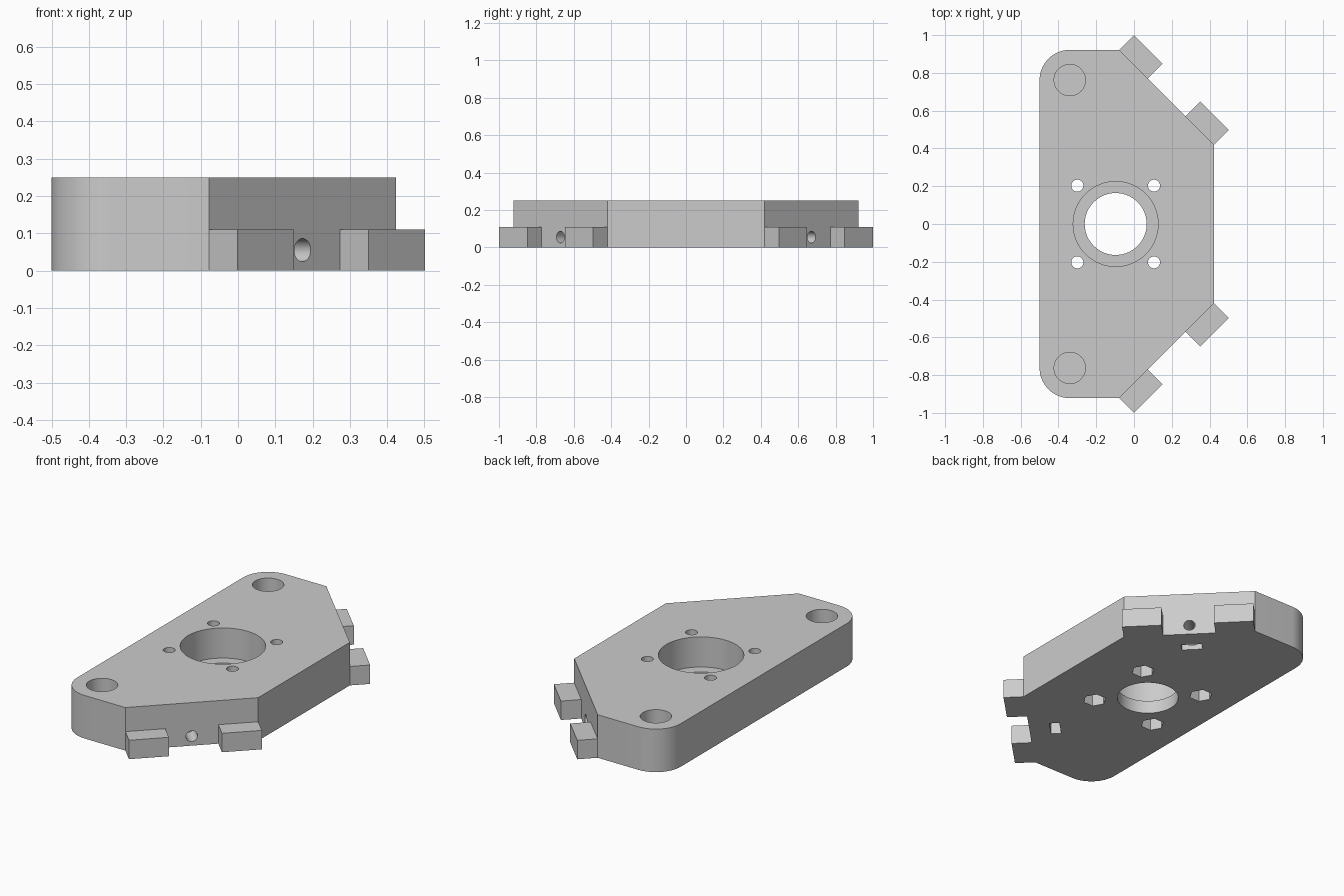
import bpy
import bmesh
from math import pi, cos, sin, radians
from mathutils import Vector

cube = bpy.data.objects.get("Cube")
if cube:
    bpy.data.objects.remove(cube, do_unlink=True)

grey = bpy.data.materials.new("light grey plastic")
grey.use_nodes = True
grey.diffuse_color = (0.6, 0.6, 0.6, 1)
grey.node_tree.nodes["Principled BSDF"].inputs["Base Color"].default_value = (0.6, 0.6, 0.6, 1)


def prism(name, outline, low, high):
    """Extrude a flat outline between two heights."""
    mesh = bpy.data.meshes.new(name)
    bm = bmesh.new()
    face = bm.faces.new([bm.verts.new((p[0], p[1], low)) for p in outline])
    top = bmesh.ops.extrude_face_region(bm, geom=[face])["geom"]
    verts = [v for v in top if isinstance(v, bmesh.types.BMVert)]
    bmesh.ops.translate(bm, verts=verts, vec=(0, 0, high - low))
    bmesh.ops.recalc_face_normals(bm, faces=bm.faces)
    bm.to_mesh(mesh)
    bm.free()
    mesh.materials.append(grey)
    obj = bpy.data.objects.new(name, mesh)
    bpy.context.collection.objects.link(obj)
    return obj


def arc(x, y, radius, start, end, steps):
    angles = [start + (end - start) * i / steps for i in range(steps + 1)]
    return [(x + radius * cos(a), y + radius * sin(a)) for a in angles]


def circle(x, y, radius, sides=48):
    return arc(x, y, radius, 0, 2 * pi, sides)[:-1]


def cut(target, cutter):
    """Subtract the cutter and remove it."""
    mod = target.modifiers.new("cut", "BOOLEAN")
    mod.operation = "DIFFERENCE"
    mod.solver = "EXACT"
    mod.object = cutter
    cutter.hide_render = True
    bpy.context.view_layer.objects.active = target
    bpy.ops.object.modifier_apply(modifier=mod.name)
    bpy.data.objects.remove(cutter, do_unlink=True)


# Plate with two chamfered and two rounded corners
H, TAB_H = 0.25, 0.11
LEFT, RIGHT, BACK, CHAMFER_X, CHAMFER_Y = -0.5, 0.424, 0.922, -0.078, 0.42
R = 0.16
outline = [(RIGHT, -CHAMFER_Y), (RIGHT, CHAMFER_Y), (CHAMFER_X, BACK)]
outline += arc(LEFT + R, BACK - R, R, pi / 2, pi, 16)
outline += arc(LEFT + R, R - BACK, R, pi, 1.5 * pi, 16)
outline += [(CHAMFER_X, -BACK)]
plate = prism("mount_plate", outline, 0, H)

# Stepped centre bore
CX = -0.097
cut(plate, prism("bore_cutter", circle(CX, 0, 0.225, 64), 0.075, 0.4))
cut(plate, prism("through_bore_cutter", circle(CX, 0, 0.164, 64), -0.1, 0.2))

# Screw holes with hexagonal nut pockets underneath
for sx in (-1, 1):
    for sy in (-1, 1):
        x, y = CX + sx * 0.203, sy * 0.203
        cut(plate, prism("screw_cutter", circle(x, y, 0.032, 24), -0.1, 0.4))
        cut(plate, prism("nut_cutter", circle(x, y, 0.0625, 6), -0.1, 0.07))

for side, s in (("back", 1), ("front", -1)):
    # Blind corner hole
    cut(plate, prism("corner_hole_cutter", circle(-0.34, s * 0.762, 0.083), 0.06, 0.4))

    # Chamfer directions: along the face and outward from it
    along = Vector((1, -s)).normalized()
    out = Vector((1, s)).normalized()
    start = Vector((CHAMFER_X, s * BACK))
    end = Vector((RIGHT, s * CHAMFER_Y))
    mid = (start + end) / 2

    # Sideways screw hole
    hole = prism("side_hole_cutter", circle(0, 0, 0.031, 32), -0.22, 0.1)
    hole.rotation_euler = (0, radians(90), radians(45 * s))
    hole.location = (mid.x, mid.y, 0.055)
    cut(plate, hole)

    # Nut slot open at the bottom
    centre = mid - out * 0.14
    slot = [centre + along * a * 0.056 + out * b * 0.027
            for a, b in ((-1, -1), (1, -1), (1, 1), (-1, 1))]
    cut(plate, prism("nut_slot_cutter", slot, -0.1, TAB_H))

    # Two tabs standing out from the chamfer
    for name, corner, d in (("outer", start, along), ("inner", end, -along)):
        tab = [corner, corner + out * 0.109, corner + out * 0.109 + d * 0.213,
               corner + d * 0.213]
        prism(f"{side}_{name}_tab", tab, 0, TAB_H)

# Smooth the round walls, keep edges sharp
bpy.ops.object.select_all(action="DESELECT")
plate.select_set(True)
bpy.context.view_layer.objects.active = plate
bpy.ops.object.shade_smooth_by_angle(angle=radians(30))
